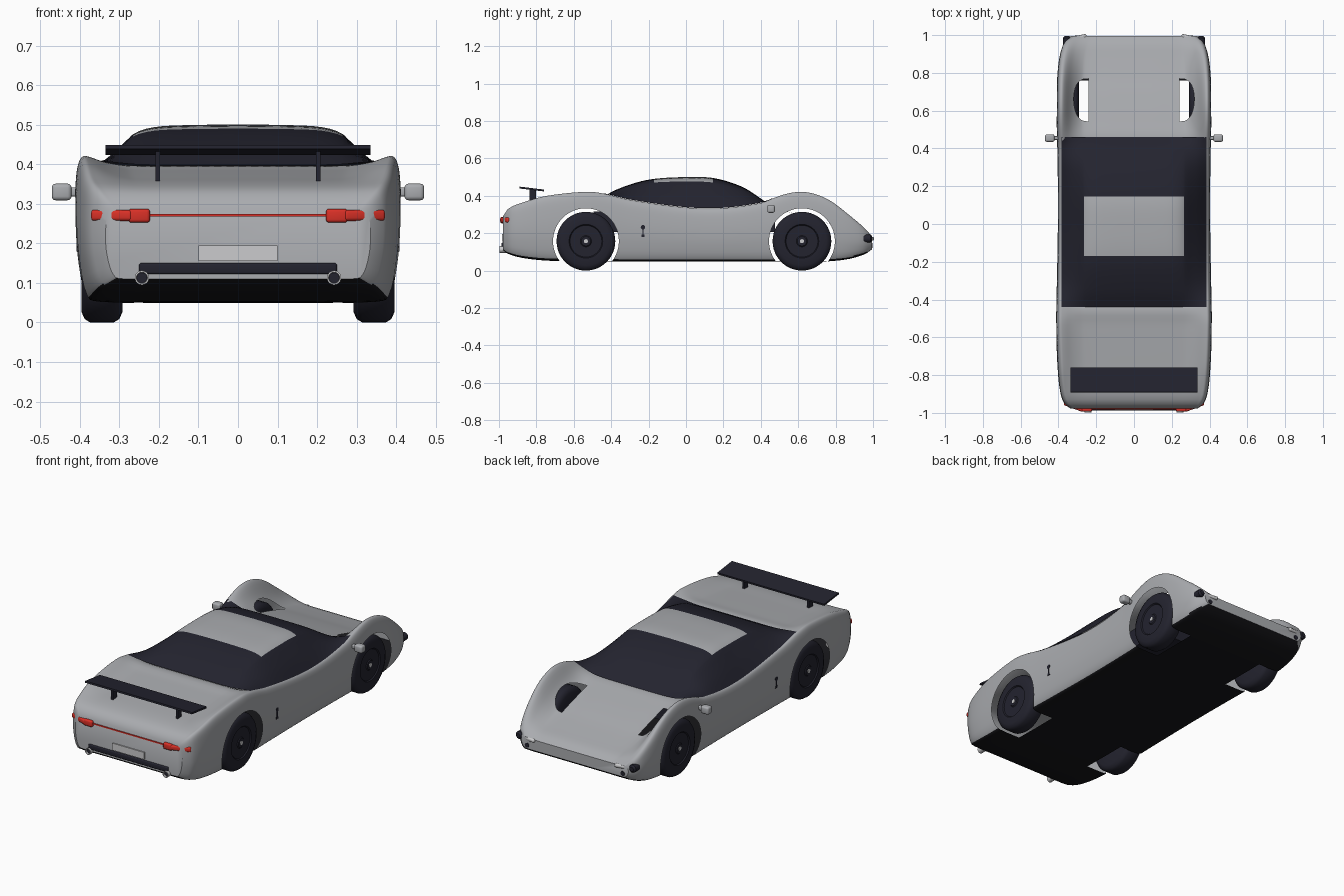
import bpy, bmesh, math
from mathutils import Vector

if "Cube" in bpy.data.objects:
    bpy.data.objects.remove(bpy.data.objects["Cube"])


def material(name, r, g, b):
    m = bpy.data.materials.new(name)
    m.use_nodes = True
    m.diffuse_color = (r, g, b, 1)
    m.node_tree.nodes["Principled BSDF"].inputs["Base Color"].default_value = (r, g, b, 1)
    return m


silver = material("silver paint", .40, .41, .43)
dark = material("dark glass and rubber", .017, .017, .028)
black = material("black floor", .008, .008, .01)
red = material("red lamp", .7, .03, .02)
pale = material("pale metal", .6, .6, .61)


def finish(name, bm, *mats, smooth=True):
    mesh = bpy.data.meshes.new(name)
    bmesh.ops.recalc_face_normals(bm, faces=bm.faces)
    bm.to_mesh(mesh)
    bm.free()
    for m in mats:
        mesh.materials.append(m)
    ob = bpy.data.objects.new(name, mesh)
    bpy.context.collection.objects.link(ob)
    if smooth:
        smooth_shade(ob)
    return ob


def smooth_shade(ob):
    bpy.ops.object.select_all(action='DESELECT')
    ob.select_set(True)
    bpy.context.view_layer.objects.active = ob
    bpy.ops.object.shade_smooth_by_angle(angle=math.radians(35))


def spline(keys, t):
    """Smooth value at t through keys of (t, value, value, ...)."""
    ks = [Vector(k) for k in keys]
    last = len(ks) - 1
    i = 0
    while i < last - 1 and t > ks[i + 1][0]:
        i += 1

    def slope(j):
        a, b = ks[max(j - 1, 0)], ks[min(j + 1, last)]
        return (b - a) / (b[0] - a[0])
    a, b = ks[i], ks[i + 1]
    d = b[0] - a[0]
    u = (t - a[0]) / d
    p = (a * (1 + 2 * u) * (1 - u) ** 2 + slope(i) * d * u * (1 - u) ** 2
         + b * u * u * (3 - 2 * u) + slope(i + 1) * d * u * u * (u - 1))
    return p[1:]


def loft(bm, rows, closed):
    rings = [[bm.verts.new(p) for p in row] for row in rows]
    n = len(rings[0])
    for a, b in zip(rings, rings[1:]):
        for i in range(n if closed else n - 1):
            j = (i + 1) % n
            bm.faces.new((a[i], a[j], b[j], b[i]))
    return rings


def box(name, mat, centre, size, bevel=0.0, tilt=0.0, turn=0.0):
    bm = bmesh.new()
    bmesh.ops.create_cube(bm, size=1)
    bmesh.ops.scale(bm, vec=size, verts=bm.verts)
    if bevel:
        bmesh.ops.bevel(bm, geom=bm.edges[:], offset=bevel, segments=3, profile=.5, affect='EDGES')
    ob = finish(name, bm, mat, smooth=bevel > 0)
    ob.location = centre
    ob.rotation_euler = (tilt, 0, turn)
    return ob


def lathe(name, mat, centre, profile, axis, segments=40):
    """Revolve (along, radius) points about the x or y axis."""
    bm = bmesh.new()
    rows = []
    for along, r in profile:
        ring = []
        for k in range(segments):
            a = math.tau * k / segments
            c, s = r * math.cos(a), r * math.sin(a)
            ring.append((along, c, s) if axis == "x" else (c, along, s))
        rows.append(ring)
    rings = loft(bm, rows, True)
    bm.faces.new(rings[0])
    bm.faces.new(rings[-1])
    ob = finish(name, bm, mat)
    ob.location = centre
    return ob


# Body: y, half width, floor, fender crest, centre height
stations = [
    (-.978, .335, .11, .29, .29), (-.95, .37, .09, .33, .328), (-.88, .392, .07, .36, .352),
    (-.75, .405, .055, .397, .366), (-.53, .413, .05, .42, .387), (-.44, .412, .05, .41, .394),
    (-.3, .408, .05, .377, .33), (0, .403, .05, .336, .315), (.2, .403, .05, .333, .315),
    (.4, .406, .05, .36, .33), (.46, .408, .05, .383, .335), (.54, .41, .05, .41, .316),
    (.62, .41, .05, .42, .295), (.7, .409, .05, .405, .272), (.78, .406, .052, .367, .247),
    (.88, .395, .065, .29, .22), (.96, .37, .09, .222, .198), (.995, .335, .115, .18, .175)]
# Half section: width share, crest weight, centre weight
section = [
    (0, 0, 0), (.45, 0, 0), (.85, 0, 0), (.94, .06, 0), (.985, .3, 0), (1, .55, 0),
    (.995, .8, 0), (.98, .94, 0), (.95, 1, 0), (.9, .92, .08), (.8, .42, .58),
    (.7, .1, .9), (.6, 0, 1), (.3, 0, 1), (0, 0, 1)]
section = [(i, *p) for i, p in enumerate(section)]
half = [spline(section, i / 4) for i in range(4 * len(section) - 3)]

bm = bmesh.new()
rows = []
y_tail, y_nose = stations[0][0], stations[-1][0]
for k in range(81):
    y = y_tail + (y_nose - y_tail) * k / 80
    w, floor, crest, mid = spline(stations, y)
    right = [(x * w, y, floor * (1 - a - c) + crest * a + mid * c) for x, a, c in half]
    rows.append(right + [(-x, v, z) for x, v, z in right[-2:0:-1]])
rings = loft(bm, rows, True)
bm.faces.new(rings[0])
bm.faces.new(rings[-1])
body = finish("body", bm, silver, black, smooth=False)

# Wheel arches cut through the hollow shell
axles, hub_z, arch, inner = (-.535, .62), .157, .176, .24
for y in axles:
    for side in (-1, 1):
        cutter = lathe("arch_cutter", silver, (0, y, hub_z),
                       [(side * inner, arch), (side * .6, arch)], "x", 64)
        cutter.hide_render = True
        mod = body.modifiers.new("arch", 'BOOLEAN')
        mod.operation, mod.solver, mod.object = 'DIFFERENCE', 'EXACT', cutter
        bpy.context.view_layer.objects.active = body
        bpy.ops.object.modifier_apply(modifier=mod.name)
        bpy.data.objects.remove(cutter)


def is_arch_wall(f):
    for y in axles:
        dist = [math.hypot(v.co.y - y, v.co.z - hub_z) for v in f.verts]
        if abs(f.normal.x) < .02 and all(abs(d - arch) < .002 for d in dist):
            return True
        if all(abs(abs(v.co.x) - inner) < .0005 for v in f.verts) and max(dist) < arch + .002:
            return True
    return False


bm = bmesh.new()
bm.from_mesh(body.data)
bm.normal_update()
bmesh.ops.delete(bm, geom=[f for f in bm.faces if is_arch_wall(f)], context='FACES')
for f in bm.faces:
    f.material_index = 1 if f.normal.z < -.6 else 0
bm.to_mesh(body.data)
bm.free()
smooth_shade(body)

# Canopy with a painted roof panel
peak = [(-.44, .398), (-.35, .442), (-.2, .486), (0, .5), (.15, .494), (.3, .448), (.4, .385), (.46, .338)]
slope = [(0, 1), (.15, .985), (.22, .95), (.265, .85), (.3, .63), (.34, .36), (.385, 0)]
roof_back, roof_front, roof_side = -.17, .145, .265
ys = sorted([-.44 + .9 * k / 36 for k in range(37)] + [roof_back, roof_front])
xs = sorted({s * x for s in (-1, 1) for x in [.385 * k / 20 for k in range(21)] + [roof_side]})
bm = bmesh.new()
rows = []
for y in ys:
    crest = spline(stations, y)[2] + .003
    top = spline(peak, y)[0]
    rows.append([(x, y, crest + (top - crest) * spline(slope, abs(x))[0]) for x in xs])
loft(bm, rows, False)
for f in bm.faces:
    c = f.calc_center_median()
    f.material_index = int(abs(c.x) < roof_side and roof_back < c.y < roof_front)
finish("canopy", bm, dark, silver)
box("cabin_tub", dark, (0, -.01, .26), (.44, .97, .11))

# Rear wing, plate and bumper
box("wing_blade", dark, (0, -.825, .436), (.67, .132, .01), tilt=-.12)
box("rear_plate", pale, (0, -.98, .175), (.2, .008, .04))
box("bumper_bar", dark, (0, -.972, .136), (.5, .03, .028), .005)
box("tail_light_strip", red, (0, -.978, .271), (.46, .008, .007))

tyre = [(-.052, .06), (-.052, .13), (-.044, .148), (-.03, .157), (.03, .157), (.044, .148),
        (.052, .13), (.052, .09), (.046, .085), (.046, .03), (.05, .025)]
for side, label in ((1, "left"), (-1, "right")):
    # Wheels
    for y, end in zip(axles, ("rear", "front")):
        lathe(f"{end}_{label}_wheel", dark, (side * .344, y, hub_z),
              [(side * a, r) for a, r in tyre], "x", 48)
        lathe(f"{end}_{label}_hub", pale, (side * .394, y, hub_z),
              [(-.004, .011), (.004, .011)], "x", 16)
    # Tail fittings
    box(f"{label}_wing_strut", dark, (side * .203, -.82, .395), (.012, .035, .08))
    box(f"{label}_tail_lamp_inner", red, (side * .25, -.978, .27), (.055, .03, .035), .008)
    box(f"{label}_tail_lamp_outer", red, (side * .317, -.963, .271), (.11, .03, .028), .008, turn=side * .35)
    lathe(f"{label}_exhaust", pale, (side * .243, -.96, .113),
          [(.03, .018), (-.037, .018), (-.037, .014), (-.02, .013)], "y", 24)
    lathe(f"{label}_exhaust_bore", dark, (side * .243, -.982, .113),
          [(.004, .0135), (-.004, .0135)], "y", 24)
    # Nose lamps
    box(f"{label}_headlamp", pale, (side * .3, .985, .17), (.1, .024, .02), .008, turn=-side * .2)
    lathe(f"{label}_headlamp_end", dark, (side * .355, .968, .172),
          [(-.024, .012), (-.018, .022), (.018, .022), (.027, .012)], "y", 20)
    lathe(f"{label}_fog_lamp", dark, (side * .3, .992, .134),
          [(-.006, .013), (.006, .013)], "y", 20)
    # Mirrors and door locks
    box(f"{label}_mirror", silver, (side * .446, .455, .33), (.05, .04, .042), .01)
    box(f"{label}_mirror_arm", silver, (side * .415, .455, .33), (.04, .02, .022), .005)
    lathe(f"{label}_door_lock", dark, (side * .404, -.23, .232),
          [(-.004, .012), (.004, .012)], "x", 20)
    box(f"{label}_door_lock_stem", dark, (side * .404, -.23, .208), (.008, .007, .04))
    box(f"{label}_door_button", dark, (side * .404, -.23, .186), (.008, .016, .012))
